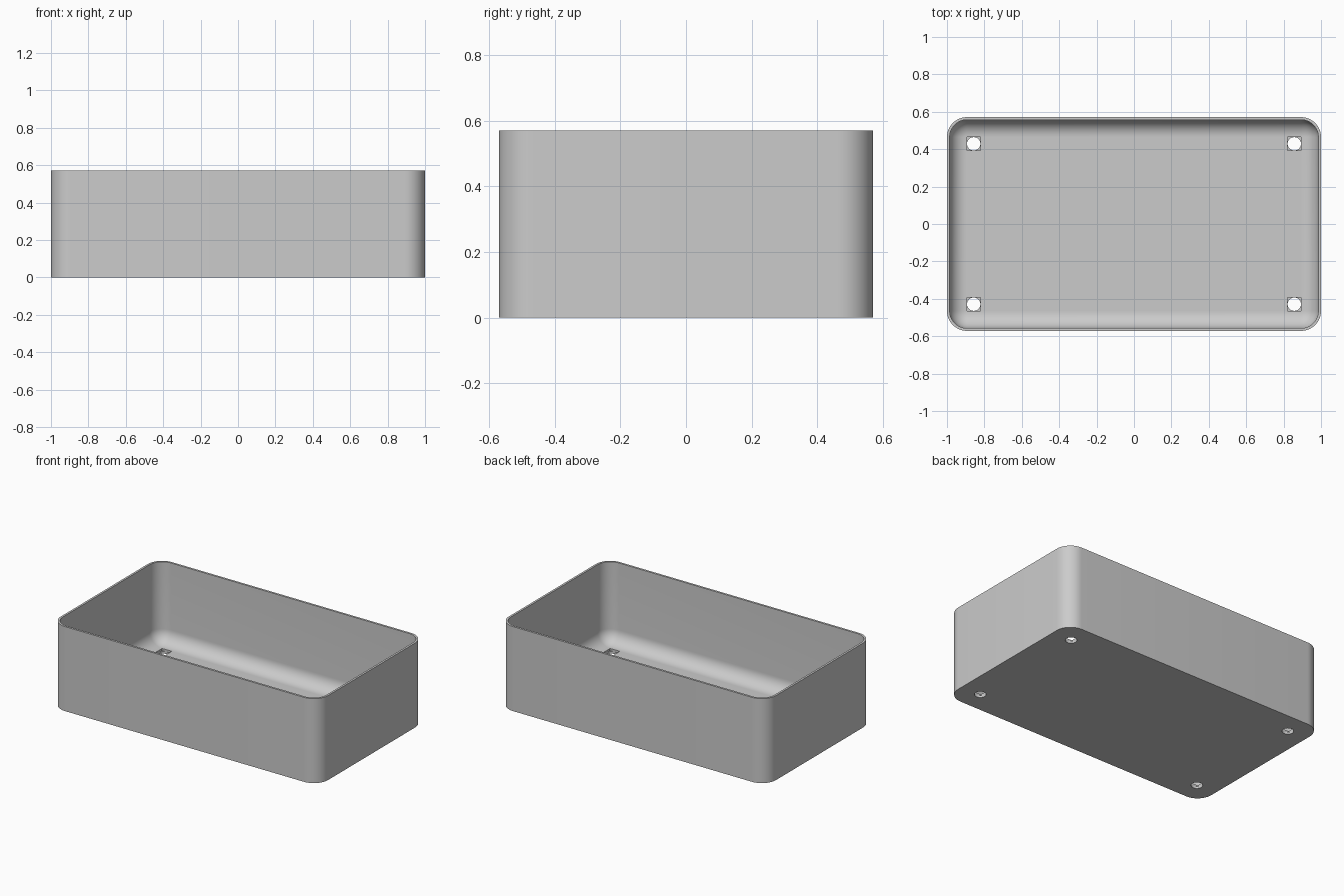
import bpy, bmesh
from math import sin, cos, pi, radians

cube = bpy.data.objects.get("Cube")
if cube:
    bpy.data.objects.remove(cube, do_unlink=True)

HALF_X, HALF_Y, HEIGHT = 1.0, 0.5714, 0.5714
CORNER, WALL, FLOOR, FILLET = 0.107, 0.0143, 0.0286, 0.09
HOLE_X, HOLE_Y, HOLE_R = 0.857, 0.4286, 0.0357
STEPS = 12

grey = bpy.data.materials.new("plain grey")
grey.use_nodes = True
grey.diffuse_color = (0.6, 0.6, 0.6, 1)
grey.node_tree.nodes["Principled BSDF"].inputs["Base Color"].default_value = (0.6, 0.6, 0.6, 1)


def make_object(name, bm):
    bmesh.ops.recalc_face_normals(bm, faces=bm.faces)
    mesh = bpy.data.meshes.new(name)
    bm.to_mesh(mesh)
    bm.free()
    obj = bpy.data.objects.new(name, mesh)
    mesh.materials.append(grey)
    bpy.context.collection.objects.link(obj)
    return obj


def rounded_ring(bm, inset, z):
    """Rounded rectangle of vertices, inset from the outer wall."""
    r = CORNER - inset
    cx, cy = HALF_X - CORNER, HALF_Y - CORNER
    ring = []
    for k, (sx, sy) in enumerate([(1, 1), (-1, 1), (-1, -1), (1, -1)]):
        for i in range(STEPS + 1):
            a = (k + i / STEPS) * pi / 2
            ring.append(bm.verts.new((sx * cx + r * cos(a), sy * cy + r * sin(a), z)))
    return ring


# Tray shell: outer wall, thin rim, inner wall, rounded inner floor edge
profile = [(0, 0), (0, HEIGHT), (WALL, HEIGHT)]
for i in range(STEPS + 1):
    a = i / STEPS * pi / 2
    profile.append((WALL + FILLET * (1 - cos(a)), FLOOR + FILLET * (1 - sin(a))))
bm = bmesh.new()
rings = [rounded_ring(bm, d, z) for d, z in profile]
for low, high in zip(rings, rings[1:]):
    for i in range(len(low)):
        j = (i + 1) % len(low)
        bm.faces.new((low[i], low[j], high[j], high[i]))
bm.faces.new(rings[0])
bm.faces.new(rings[-1])
tray = make_object("tray", bm)


# Screw holes: round through the floor, square recess at the inside
def prism(bm, x, y, sides, radius, turn, z0, z1):
    ends = [[bm.verts.new((x + radius * cos(turn + 2 * pi * i / sides),
                           y + radius * sin(turn + 2 * pi * i / sides), z))
             for i in range(sides)] for z in (z0, z1)]
    for ring in ends:
        bm.faces.new(ring)
    for i in range(sides):
        j = (i + 1) % sides
        bm.faces.new((ends[0][i], ends[0][j], ends[1][j], ends[1][i]))


for name, sides, radius, turn, bottom in [
        ("recess_cutter", 4, HOLE_R * 2 ** 0.5 * 1.01, pi / 4, FLOOR / 2),
        ("hole_cutter", 32, HOLE_R, 0, -0.1)]:
    bm = bmesh.new()
    for sx in (-1, 1):
        for sy in (-1, 1):
            prism(bm, sx * HOLE_X, sy * HOLE_Y, sides, radius, turn, bottom, 0.2)
    cutter = make_object(name, bm)
    cutter.hide_render = True
    cutter.hide_viewport = True
    cut = tray.modifiers.new(name, "BOOLEAN")
    cut.operation = "DIFFERENCE"
    cut.solver = "EXACT"
    cut.object = cutter

# Bake the cuts, then smooth the rounded surfaces
bpy.context.view_layer.update()
graph = bpy.context.evaluated_depsgraph_get()
baked = bpy.data.meshes.new_from_object(tray.evaluated_get(graph))
tray.modifiers.clear()
tray.data = baked
for name in ("recess_cutter", "hole_cutter"):
    bpy.data.objects.remove(bpy.data.objects[name], do_unlink=True)
bpy.ops.object.select_all(action="DESELECT")
tray.select_set(True)
bpy.context.view_layer.objects.active = tray
bpy.ops.object.shade_smooth_by_angle(angle=radians(30))
